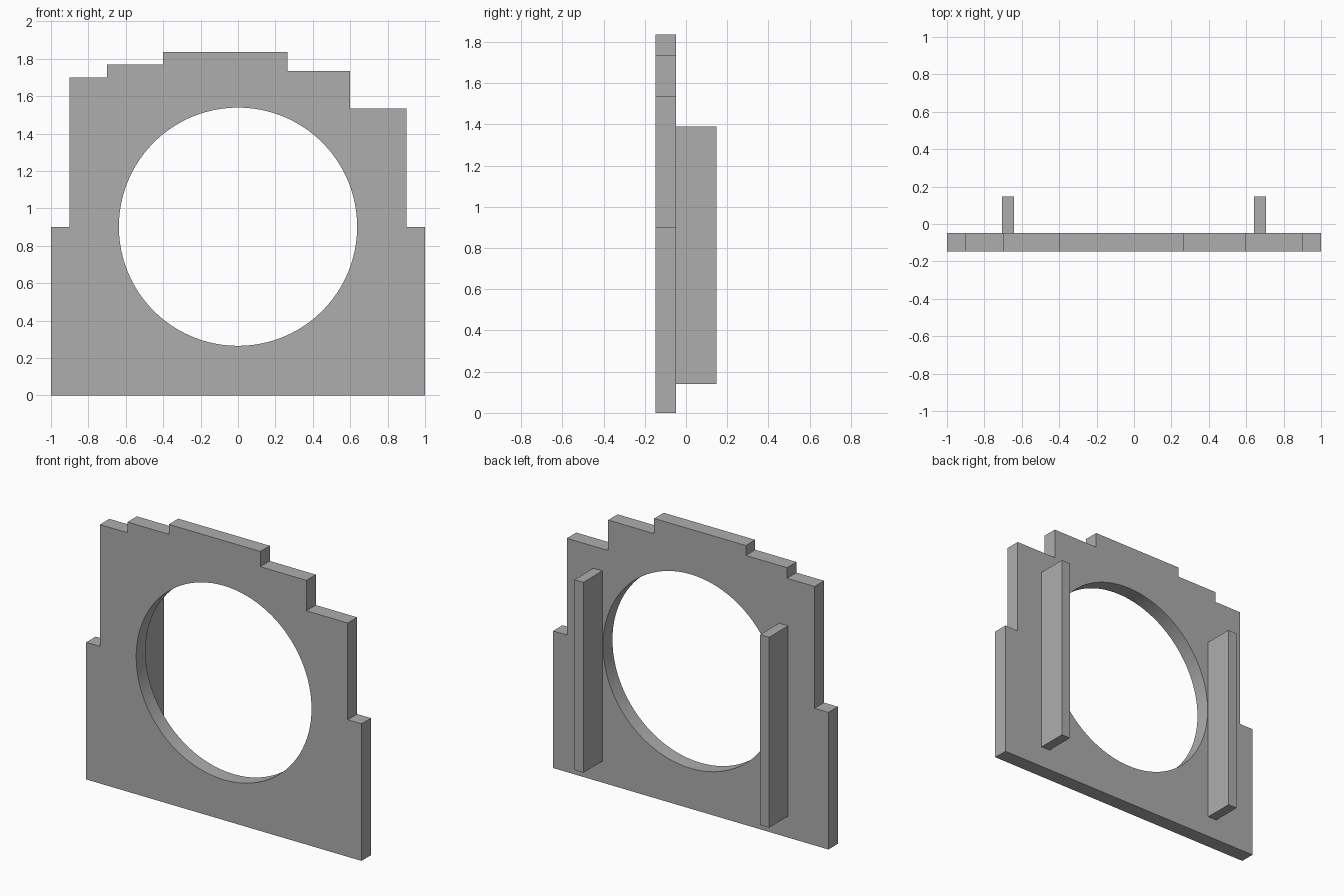
import bpy
import bmesh
from mathutils import Matrix, Vector

cube = bpy.data.objects.get("Cube")
if cube:
    bpy.data.objects.remove(cube, do_unlink=True)

FRONT, BACK, REAR = -0.147, -0.049, 0.147

grey = bpy.data.materials.new("plain grey")
grey.use_nodes = True
colour = (0.42, 0.42, 0.42, 1)
grey.diffuse_color = colour
grey.node_tree.nodes["Principled BSDF"].inputs["Base Color"].default_value = colour


def make_object(name, bm):
    bmesh.ops.recalc_face_normals(bm, faces=bm.faces)
    mesh = bpy.data.meshes.new(name)
    bm.to_mesh(mesh)
    bm.free()
    mesh.materials.append(grey)
    obj = bpy.data.objects.new(name, mesh)
    bpy.context.collection.objects.link(obj)
    return obj


def box(name, low, high):
    low, high = Vector(low), Vector(high)
    bm = bmesh.new()
    bmesh.ops.create_cube(bm, size=1, matrix=Matrix.Translation((low + high) / 2)
                          @ Matrix.Diagonal((high - low).to_4d()))
    return make_object(name, bm)


# Stepped panel: each step is its left edge and its height
steps = [(-1, 0.9), (-0.9, 1.7), (-0.7, 1.77), (-0.4, 1.835),
         (0.265, 1.735), (0.6, 1.535), (0.9, 0.9)]
right_edges = [x for x, z in steps[1:]] + [1]
outline = [(-1, 0)]
for (left, height), right in zip(steps, right_edges):
    outline += [(left, height), (right, height)]
outline.append((1, 0))

bm = bmesh.new()
face = bm.faces.new([bm.verts.new((x, FRONT, z)) for x, z in outline])
sweep = bmesh.ops.extrude_face_region(bm, geom=[face], use_keep_orig=True)
moved = [v for v in sweep["geom"] if isinstance(v, bmesh.types.BMVert)]
bmesh.ops.translate(bm, verts=moved, vec=(0, BACK - FRONT, 0))
panel = make_object("panel", bm)

# Round opening through the panel
bm = bmesh.new()
bmesh.ops.create_cone(bm, cap_ends=True, segments=96, radius1=0.637, radius2=0.637,
                      depth=1, matrix=Matrix.Translation((0, 0, 0.902))
                      @ Matrix.Rotation(1.5707963, 4, "X"))
cutter = make_object("opening_cutter", bm)
cutter.hide_render = True
cut = panel.modifiers.new("opening", "BOOLEAN")
cut.operation = "DIFFERENCE"
cut.solver = "EXACT"
cut.object = cutter

bpy.context.view_layer.objects.active = panel
panel.select_set(True)
bpy.ops.object.modifier_apply(modifier=cut.name)
bpy.data.objects.remove(cutter, do_unlink=True)
bpy.ops.object.shade_smooth_by_angle()

# Upright battens on the back
for name, side in (("left_batten", 1), ("right_batten", -1)):
    inner, outer = sorted((side * 0.642, side * 0.707))
    box(name, (inner, BACK, 0.14), (outer, REAR, 1.39))
